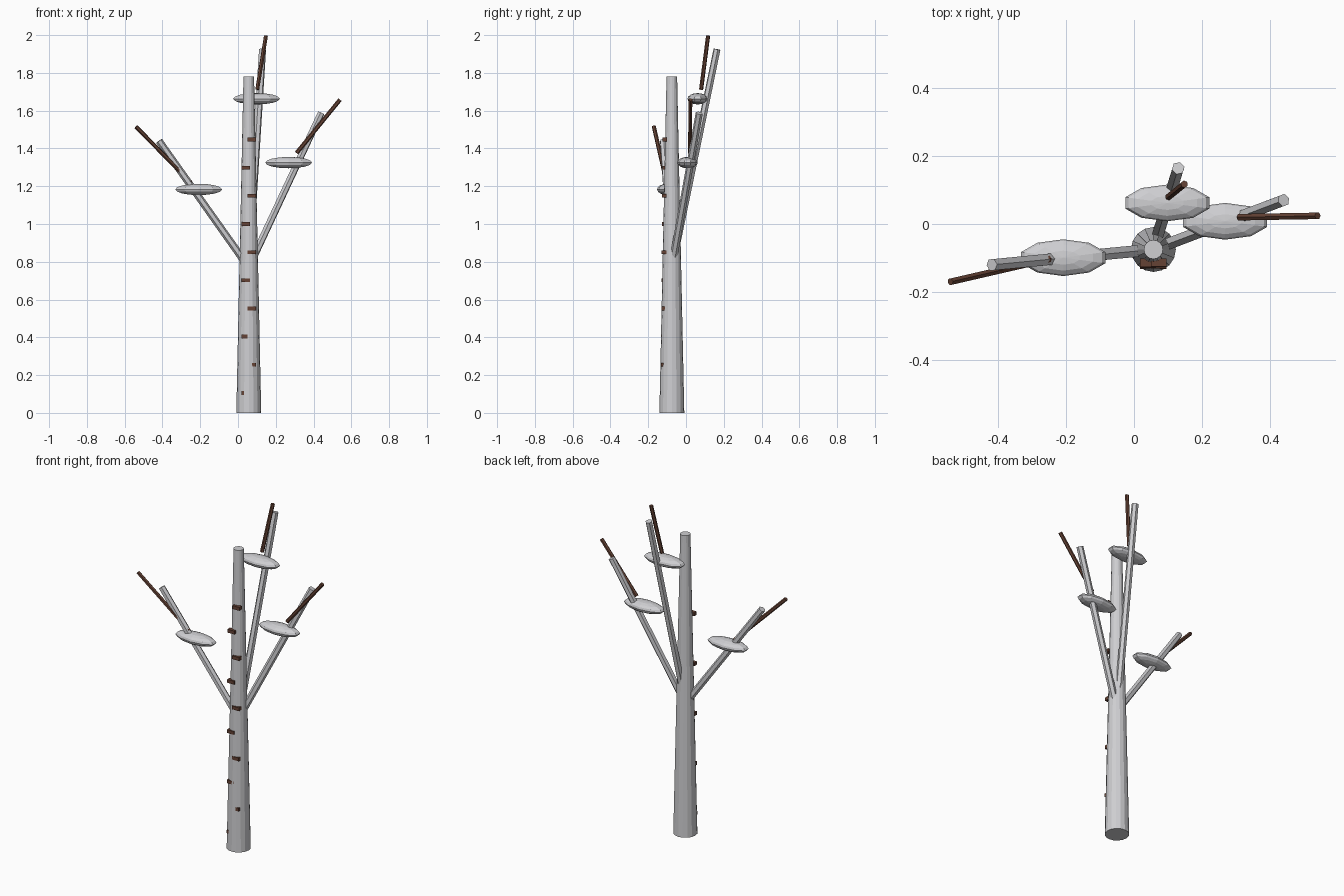
import bpy
from mathutils import Vector

default = bpy.data.objects.get("Cube")
if default:
    bpy.data.objects.remove(default, do_unlink=True)


def make_material(name, rgb):
    mat = bpy.data.materials.new(name)
    mat.use_nodes = True
    mat.diffuse_color = (*rgb, 1)
    mat.node_tree.nodes["Principled BSDF"].inputs["Base Color"].default_value = (*rgb, 1)
    return mat


pale_bark = make_material("pale bark", (0.62, 0.62, 0.64))
dark_bark = make_material("dark brown bark", (0.13, 0.055, 0.035))


def finish(name, mat):
    obj = bpy.context.object
    obj.name = name
    obj.data.materials.append(mat)
    return obj


def rod(name, start, end, r_start, r_end, sides, mat):
    """Tapered rod running between two points."""
    start, end = Vector(start), Vector(end)
    axis = end - start
    bpy.ops.mesh.primitive_cone_add(
        vertices=sides, radius1=r_start, radius2=r_end, depth=axis.length,
        location=(start + end) / 2,
        rotation=axis.to_track_quat("Z", "Y").to_euler())
    return finish(name, mat)


# Trunk
TX, TY = 0.057, -0.075
rod("trunk", (TX, TY, 0), (TX, TY, 1.78), 0.066, 0.028, 16, pale_bark)

# Limbs: side, branch tip, twig start, twig end, foliage pad centre
limbs = [
    ("right", (-0.418, -0.12, 1.44), (-0.25, -0.103, 1.22),
     (-0.54, -0.17, 1.515), (-0.208, -0.099, 1.183)),
    ("left", (0.44, 0.07, 1.587), (0.31, 0.02, 1.376),
     (0.54, 0.024, 1.658), (0.268, 0.008, 1.325)),
    ("back", (0.13, 0.164, 1.925), (0.102, 0.08, 1.712),
     (0.148, 0.117, 1.997), (0.098, 0.062, 1.663)),
]
for side, tip, twig_start, twig_end, pad in limbs:
    rod(side + "_branch", (TX, TY, 0.77), tip, 0.02, 0.019, 6, pale_bark)
    rod(side + "_twig", twig_start, twig_end, 0.011, 0.011, 6, dark_bark)
    bpy.ops.mesh.primitive_uv_sphere_add(segments=10, ring_count=8, radius=1, location=pad)
    finish(side + "_foliage_pad", pale_bark).scale = (0.13, 0.054, 0.03)

# Bark marks, alternating sides up the front of the trunk
for i in range(10):
    z = 0.106 + 0.149 * i
    x = TX + (0.016 if i % 2 else -0.016)
    front = TY - 0.0585 + 0.006 * z
    bpy.ops.mesh.primitive_cube_add(size=1, location=(x, front + 0.012, z))
    finish(f"bark_mark_{i + 1}", dark_bark).scale = (0.046, 0.024, 0.02)
